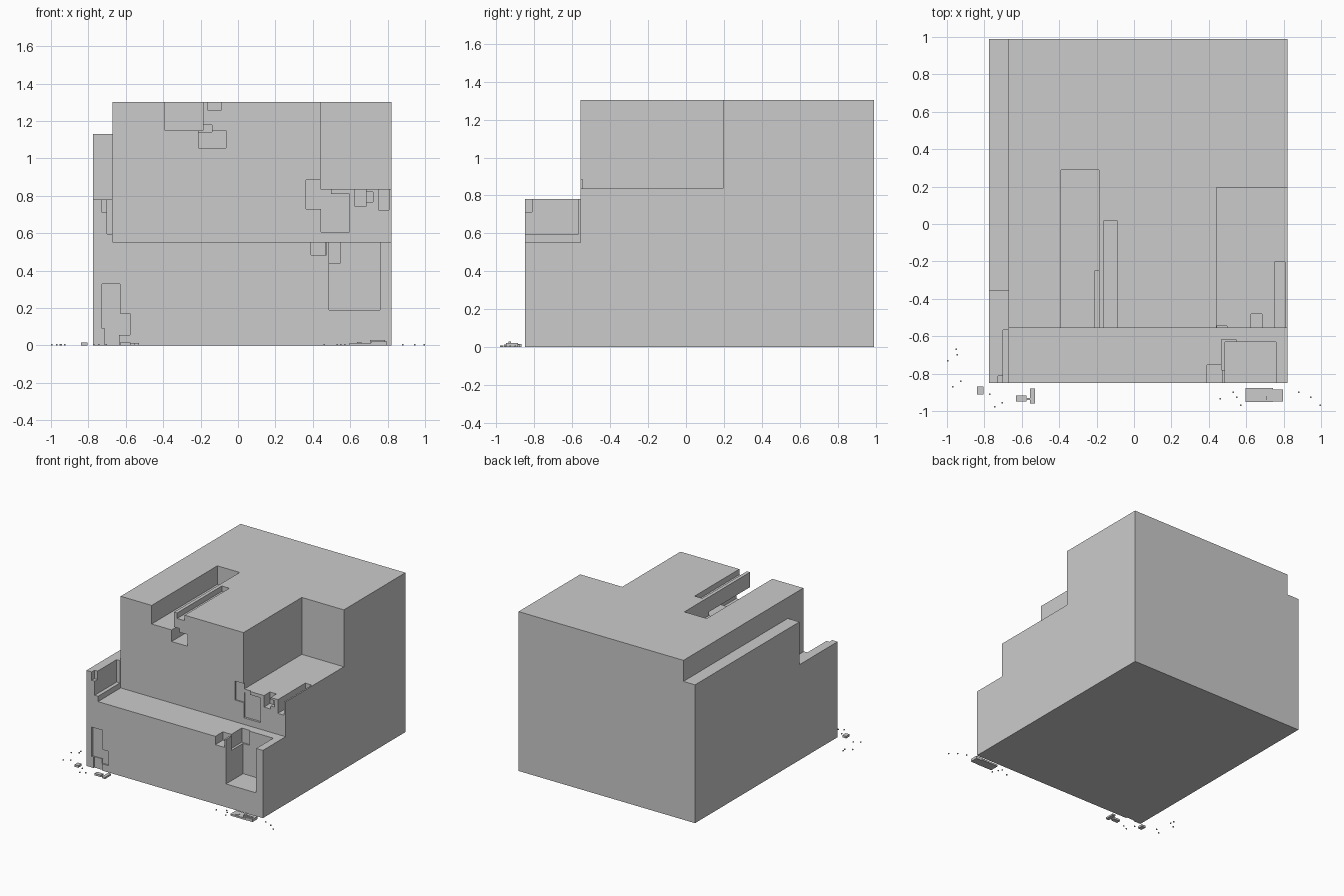
import bpy
import bmesh


def box(name, x0, x1, y0, y1, z0, z1):
    """Axis-aligned block given by its limits."""
    bm = bmesh.new()
    bmesh.ops.create_cube(bm, size=1)
    for v in bm.verts:
        v.co = (x1 if v.co.x > 0 else x0,
                y1 if v.co.y > 0 else y0,
                z1 if v.co.z > 0 else z0)
    me = bpy.data.meshes.new(name)
    bm.to_mesh(me)
    bm.free()
    ob = bpy.data.objects.new(name, me)
    bpy.context.collection.objects.link(ob)
    return ob


def carve(target, name, *limits):
    """Subtract a box from the target and discard the cutter."""
    cutter = box(name + "_cutter", *limits)
    cutter.hide_render = True
    mod = target.modifiers.new(name, 'BOOLEAN')
    mod.operation = 'DIFFERENCE'
    mod.solver = 'EXACT'
    mod.object = cutter
    bpy.context.view_layer.objects.active = target
    bpy.ops.object.modifier_apply(modifier=mod.name)
    bpy.data.objects.remove(cutter, do_unlink=True)


block = box("stepped_block", -0.775, 0.82, -0.85, 0.99, 0, 1.302)

# Large steps: front ledge, left wing, right terrace
carve(block, "front_setback", -1, 1, -1, -0.557, 0.78, 1.5)
carve(block, "front_ledge", -0.67, 1, -1, -0.557, 0.553, 0.9)
carve(block, "left_wing_top", -1, -0.67, -1, 1.2, 1.13, 1.5)
carve(block, "left_wing_front", -1, -0.67, -1, -0.357, 0.78, 1.2)
carve(block, "right_terrace", 0.44, 1, -0.7, 0.195, 0.837, 1.5)

# Slots in the roof and the pockets beside them
carve(block, "wide_slot", -0.39, -0.188, -0.7, 0.29, 1.15, 1.5)
carve(block, "narrow_slot", -0.16, -0.092, -0.7, 0.02, 1.257, 1.5)
carve(block, "link_slot", -0.21, -0.14, -0.7, -0.03, 1.142, 1.18)
carve(block, "slot_pocket", -0.21, -0.065, -0.7, -0.25, 1.055, 1.15)

# Chips along the terrace edge
carve(block, "terrace_corner_chip", 0.363, 0.497, -0.7, -0.546, 0.73, 0.885)
carve(block, "wall_panel", 0.443, 0.595, -0.7, -0.54, 0.607, 0.81)
carve(block, "terrace_notch", 0.625, 0.684, -0.7, -0.48, 0.743, 0.9)
carve(block, "terrace_hole", 0.67, 0.722, -0.7, -0.52, 0.768, 0.82)
carve(block, "terrace_groove", 0.75, 0.808, -0.7, -0.203, 0.725, 0.9)

# Bay in the front ledge, with side pockets
carve(block, "ledge_bay", 0.487, 0.76, -1, -0.63, 0.19, 0.7)
carve(block, "ledge_bay_corner", 0.467, 0.545, -0.78, -0.618, 0.437, 0.7)
carve(block, "ledge_notch", 0.39, 0.472, -1, -0.753, 0.485, 0.7)

# Left wing rebates
carve(block, "wing_rebate", -0.7, -0.6, -1, -0.567, 0.597, 0.9)
carve(block, "wing_chip", -0.727, -0.69, -1, -0.813, 0.712, 0.9)

# Shallow chips at the lower left of the front
carve(block, "low_panel", -0.727, -0.63, -1, -0.835, 0.09, 0.33)
carve(block, "low_side_chip", -0.64, -0.577, -1, -0.838, 0.055, 0.172)
carve(block, "low_base_chip", -0.71, -0.635, -1, -0.84, -0.1, 0.1)

# Flat rubble on the ground
RUBBLE = [
    (0.597, 0.742, -0.952, -0.877, 0, 0.014),
    (0.71, 0.797, -0.95, -0.885, 0, 0.022),
    (0.705, 0.785, -0.937, -0.922, 0, 0.03),
    (0.635, 0.66, -0.94, -0.915, 0, 0.018),
    (-0.632, -0.575, -0.95, -0.917, 0, 0.016),
    (-0.6, -0.54, -0.94, -0.93, 0, 0.01),
    (-0.557, -0.53, -0.96, -0.88, 0, 0.014),
    (-0.84, -0.805, -0.912, -0.868, 0, 0.017),
]
for i, limits in enumerate(RUBBLE):
    box(f"rubble_slab_{i}", *limits)

# Tiny crumbs scattered around
CRUMBS = [(-0.996, -0.73), (-0.97, -0.87), (-0.925, -0.84), (-0.95, -0.67),
          (-0.945, -0.70), (-0.77, -0.91), (-0.745, -0.977), (-0.705, -0.957),
          (0.46, -0.935), (0.53, -0.90), (0.55, -0.927), (0.57, -0.97),
          (0.88, -0.90), (0.945, -0.927), (0.996, -0.97)]
r = 0.004
for i, (x, y) in enumerate(CRUMBS):
    box(f"crumb_{i}", x - r, x + r, y - r, y + r, 0, 2 * r)
